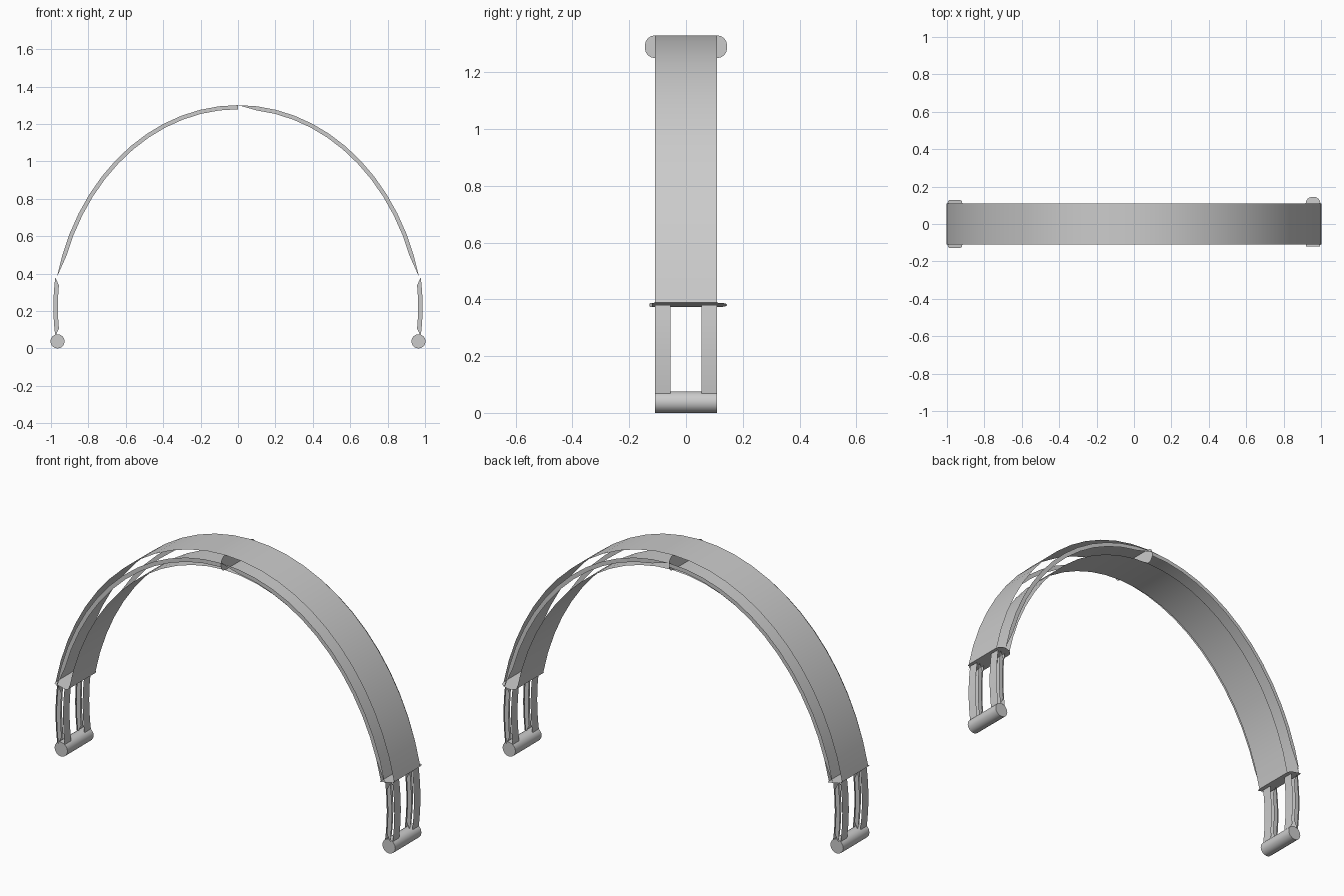
import bpy, bmesh, math
from mathutils import Vector

if "Cube" in bpy.data.objects:
    bpy.data.objects.remove(bpy.data.objects["Cube"])

Y = Vector((0, 1, 0))


def ellipse_path(s):
    # centre line of one half of the band, from crown down to the end
    a, b, c, n = 0.985, 1.19, 0.10, 13
    pts = []
    for i in range(n + 1):
        t = 1.333 * i / n
        p = Vector((s * a * math.sin(t), 0, c + b * math.cos(t)))
        nrm = Vector((s * math.sin(t) / a, 0, math.cos(t) / b)).normalized()
        pts.append((p, nrm))
    return pts


def rail_path(s):
    # gently bowed slider rail below the band
    pts = []
    for i in range(9):
        u = i / 8 * 2 - 1
        p = Vector((s * (0.975 - 0.010 * u * u), 0, 0.222 - 0.156 * u))
        pts.append((p, Vector((s, 0, -0.12 * u * s * s)).normalized()))
    return pts


def strip(bm, path, e0, e1, yc, taper=(False, False)):
    # open sheet between two (offset, y) edges; a tapered end closes to a point
    out_n, out_y = (e0[0] + e1[0]) / 2, (e0[1] + e1[1]) / 2 - yc
    rows = []
    last = len(path) - 1
    for i, (p, n) in enumerate(path):
        v0 = bm.verts.new(p + n * e0[0] + Y * e0[1])
        tip = (i == 0 and taper[0]) or (i == last and taper[1])
        v1 = v0 if tip else bm.verts.new(p + n * e1[0] + Y * e1[1])
        rows.append((v0, v1, n))
    for (a, b, n), (d, c, _) in zip(rows, rows[1:]):
        f = bm.faces.new(list(dict.fromkeys((a, b, c, d))))
        f.normal_update()
        if f.normal.dot(n * out_n + Y * out_y) < 0:
            f.normal_flip()


def cap(bm, p, n, half_t, half_y, y_lo, y_hi, r=0.035):
    # rounded-rectangle end plate, clipped in y where the corner is cut
    verts = []
    for sy, sn, start in ((1, 1, 0), (-1, 1, 90), (-1, -1, 180), (1, -1, 270)):
        for k in range(5):
            ang = math.radians(start + 22.5 * k)
            y = sy * (half_y - r) + r * math.cos(ang)
            o = sn * (half_t - r) + r * math.sin(ang)
            verts.append(bm.verts.new(p + n * o + Y * max(y_lo, min(y_hi, y))))
    bm.faces.new(verts)


def finish(bm, name, angle=35):
    bmesh.ops.remove_doubles(bm, verts=bm.verts, dist=1e-5)
    me = bpy.data.meshes.new(name)
    bm.to_mesh(me)
    bm.free()
    ob = bpy.data.objects.new(name, me)
    bpy.context.collection.objects.link(ob)
    bpy.ops.object.select_all(action='DESELECT')
    ob.select_set(True)
    bpy.context.view_layer.objects.active = ob
    bpy.ops.object.shade_smooth_by_angle(angle=math.radians(angle))
    return ob


# headband sheets: outer, inner and the narrow side strips
band = bmesh.new()
for s in (-1, 1):
    path = ellipse_path(s)
    for o in (0.04, -0.04):
        strip(band, path, (o, -0.11), (o, 0.11), 0)
    for y in (-0.145, 0.145):
        strip(band, path, (0.011, y), (-0.011, y), 0, (s > 0, True))
finish(band, "headband")

# plates closing the crown joint and both band ends
caps = bmesh.new()
cap(caps, Vector((0, 0, 1.29)), Vector((0, 0, 1)), 0.04, 0.145, -1, 1)
for s, lo, hi in ((-1, -0.128, 0.128), (1, -0.12, 0.145)):
    p, n = ellipse_path(s)[-1]
    cap(caps, p, n, 0.04, 0.145, lo, hi)
finish(caps, "band_end_plates")

for s, side in ((-1, "left"), (1, "right")):
    # pair of slider rails
    rails = bmesh.new()
    path = rail_path(s)
    for yc in (-0.0825, 0.0825):
        for o in (0.022, -0.022):
            strip(rails, path, (o, yc - 0.0275), (o, yc + 0.0275), yc)
        for y in (yc - 0.033, yc + 0.033):
            strip(rails, path, (0.012, y), (-0.012, y), yc, (True, True))
    finish(rails, side + "_slider_rails")

    # hinge barrel
    bpy.ops.mesh.primitive_cylinder_add(
        vertices=16, radius=0.038, depth=0.22,
        location=(s * 0.965, 0, 0.038), rotation=(math.pi / 2, 0, 0))
    bpy.context.object.name = side + "_hinge_barrel"
    bpy.ops.object.shade_smooth_by_angle(angle=math.radians(35))
